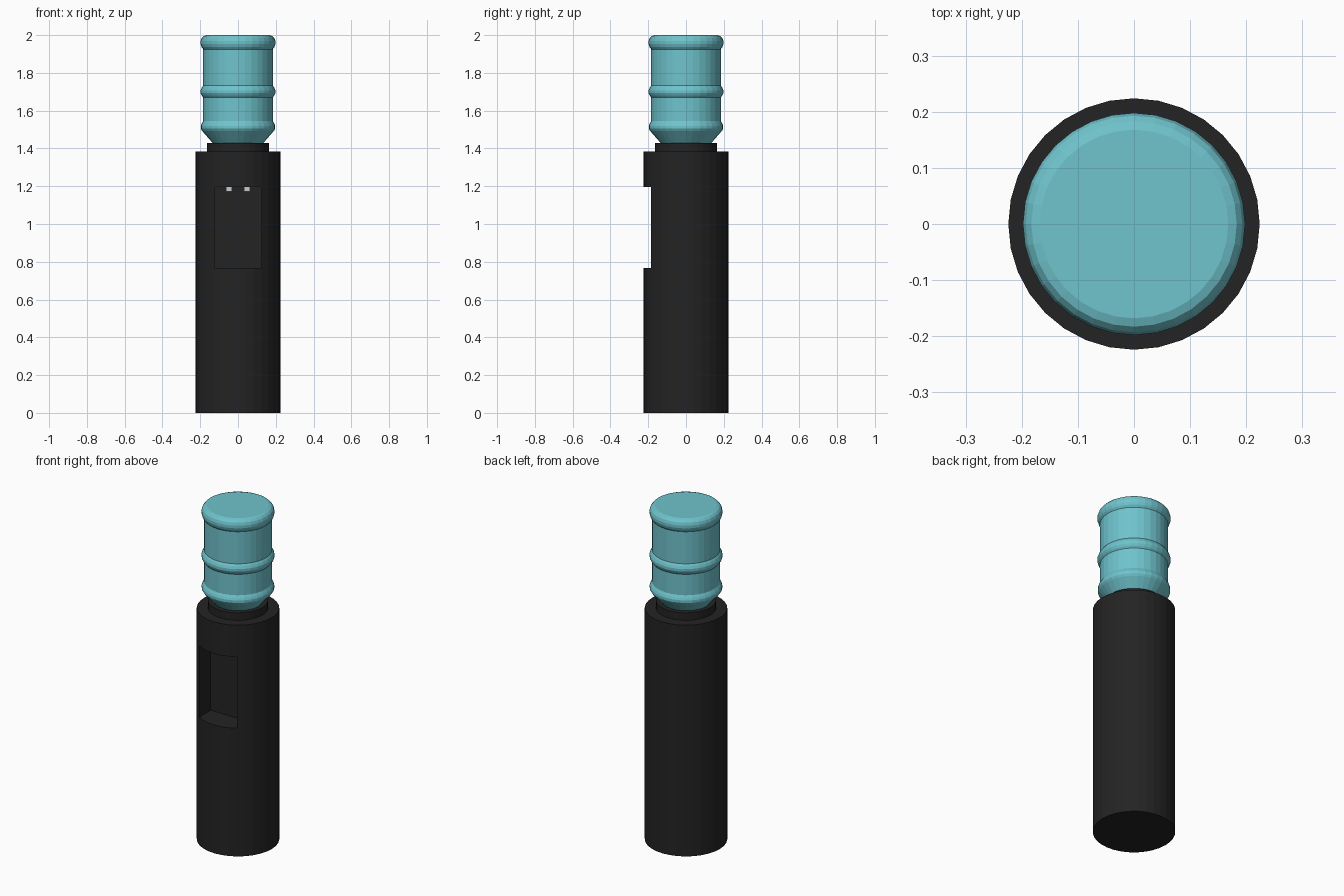
import bpy, bmesh, math

if "Cube" in bpy.data.objects:
    bpy.data.objects.remove(bpy.data.objects["Cube"])

SIDES = 32


def material(name, rgb):
    m = bpy.data.materials.new(name)
    m.diffuse_color = (*rgb, 1)
    m.use_nodes = True
    m.node_tree.nodes["Principled BSDF"].inputs["Base Color"].default_value = m.diffuse_color
    return m


def lathe(name, profile, mat):
    """Closed solid of revolution from (radius, z) points, bottom to top."""
    bm = bmesh.new()
    rings = []
    for r, z in profile:
        rings.append([bm.verts.new((r * math.sin(2 * math.pi * i / SIDES),
                                    r * math.cos(2 * math.pi * i / SIDES), z))
                      for i in range(SIDES)])
    for a, b in zip(rings, rings[1:]):
        for i in range(SIDES):
            j = (i + 1) % SIDES
            bm.faces.new((a[i], a[j], b[j], b[i]))
    bm.faces.new(rings[0])
    bm.faces.new(rings[-1])
    bmesh.ops.recalc_face_normals(bm, faces=bm.faces)
    mesh = bpy.data.meshes.new(name)
    bm.to_mesh(mesh)
    bm.free()
    obj = bpy.data.objects.new(name, mesh)
    bpy.context.collection.objects.link(obj)
    mesh.materials.append(mat)
    return obj


def box(name, lo, hi):
    bpy.ops.mesh.primitive_cube_add(size=1, location=[(a + b) / 2 for a, b in zip(lo, hi)])
    obj = bpy.context.object
    obj.name = name
    obj.scale = [b - a for a, b in zip(lo, hi)]
    bpy.ops.object.transform_apply(location=False, rotation=False, scale=True)
    return obj


black = material("black_plastic", (0.017, 0.017, 0.017))
blue = material("bottle_blue", (0.16, 0.55, 0.61))

# Cabinet with the dispensing recess cut into its front
cabinet = lathe("cabinet", [(0.224, 0), (0.224, 1.385)], black)
cutter = box("recess_cutter", (-0.125, -0.4, 0.768), (0.125, -0.08, 1.195))
cutter.data.materials.append(black)
cutter.hide_render = True
cut = cabinet.modifiers.new("recess", 'BOOLEAN')
cut.operation = 'DIFFERENCE'
cut.solver = 'EXACT'
cut.object = cutter
bpy.context.view_layer.objects.active = cabinet
bpy.ops.object.modifier_apply(modifier=cut.name)
bpy.data.objects.remove(cutter)

# Collar holding the bottle
lathe("collar", [(0.163, 1.38), (0.163, 1.43)], black)

# Upturned water bottle: shoulder, then three bulging ribs
lathe("bottle", [
    (0.12, 1.415), (0.135, 1.43), (0.19, 1.493), (0.197, 1.505), (0.197, 1.52),
    (0.192, 1.532), (0.184, 1.545),
    (0.184, 1.67), (0.192, 1.68), (0.198, 1.693), (0.198, 1.708), (0.192, 1.722), (0.184, 1.733),
    (0.184, 1.925), (0.193, 1.937), (0.198, 1.952), (0.198, 1.968), (0.193, 1.984),
    (0.183, 1.995), (0.168, 2.0)], blue)

# Two taps under the recess ceiling
for side, x in (("left", -0.048), ("right", 0.048)):
    box(side + "_tap", (x - 0.016, -0.155, 1.173), (x + 0.016, -0.123, 1.197))
